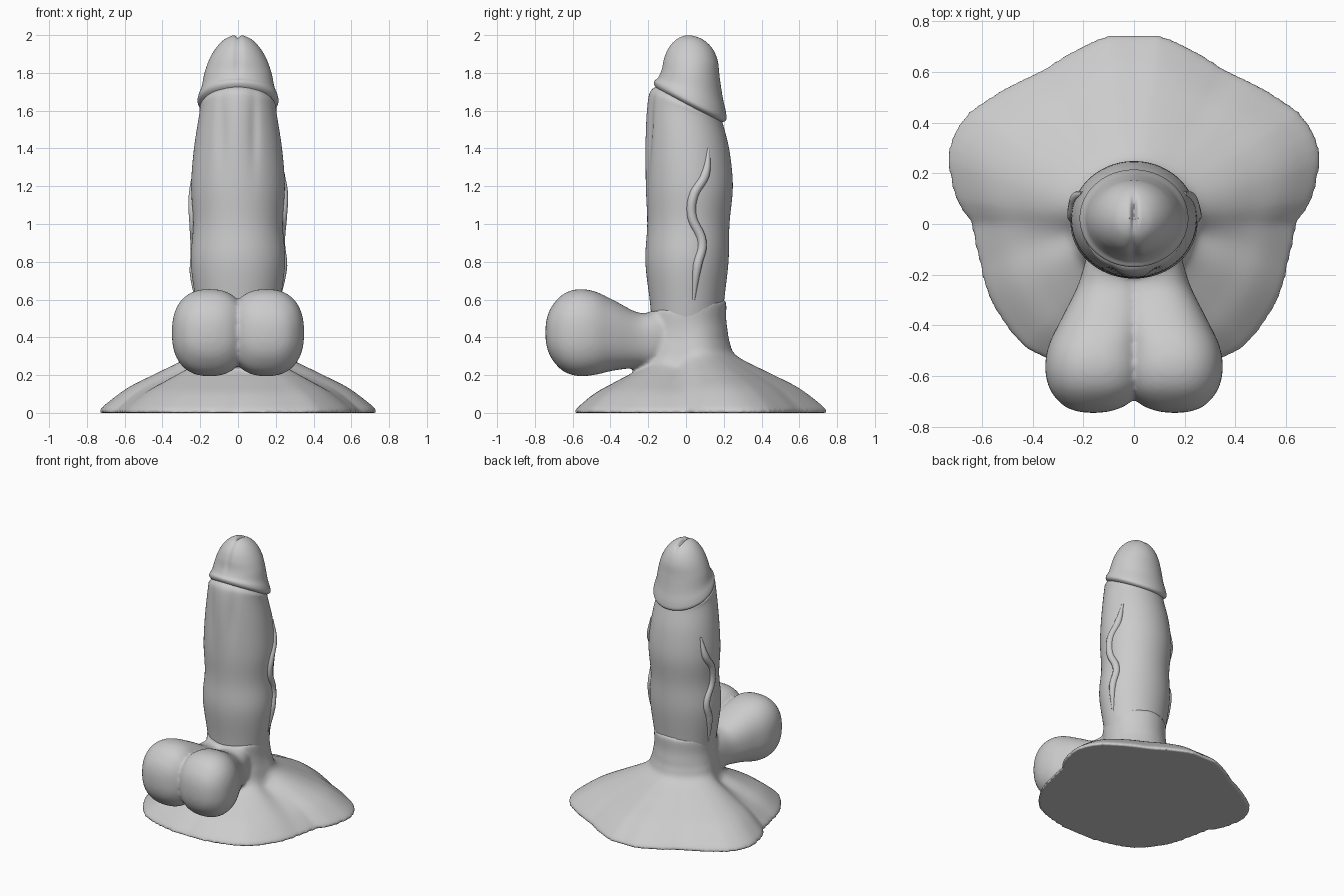
import bpy, bmesh, math
from mathutils import Vector

cube = bpy.data.objects.get("Cube")
if cube:
    bpy.data.objects.remove(cube, do_unlink=True)

grey = bpy.data.materials.new("light grey")
grey.use_nodes = True
COLOUR = (0.6, 0.6, 0.6, 1)
grey.diffuse_color = COLOUR
grey.node_tree.nodes["Principled BSDF"].inputs["Base Color"].default_value = COLOUR
SEG = 96
ANGLES = [2 * math.pi * i / SEG for i in range(SEG)]


def bell(v, width):
    return math.exp(-(v / width) ** 2)


def smooth_rows(rows, steps=5):
    """Catmull-Rom interpolation between rows of numbers."""
    out = []
    for i in range(len(rows) - 1):
        a, b, c, d = (rows[max(0, min(len(rows) - 1, j))] for j in range(i - 1, i + 3))
        for s in range(steps):
            t = s / steps
            out.append([q + 0.5 * t * (r - p + t * (2 * p - 5 * q + 4 * r - u + t * (3 * (q - r) + u - p)))
                        for p, q, r, u in zip(a, b, c, d)])
    return out + [list(rows[-1])]


def skin(bm, rings):
    """Closed tube through a list of rings."""
    loops = [[bm.verts.new(p) for p in ring] for ring in rings]
    faces = [bm.faces.new((loops[0])), bm.faces.new(loops[-1])]
    for low, high in zip(loops, loops[1:]):
        for i in range(SEG):
            j = (i + 1) % SEG
            faces.append(bm.faces.new((low[i], low[j], high[j], high[i])))
    bmesh.ops.recalc_face_normals(bm, faces=faces)


def finish(ob):
    bpy.ops.object.select_all(action='DESELECT')
    ob.select_set(True)
    bpy.context.view_layer.objects.active = ob
    bpy.ops.object.shade_smooth_by_angle(angle=math.radians(50))


def make_object(name, bm):
    mesh = bpy.data.meshes.new(name)
    bm.to_mesh(mesh)
    bm.free()
    mesh.materials.append(grey)
    ob = bpy.data.objects.new(name, mesh)
    bpy.context.collection.objects.link(ob)
    finish(ob)
    return ob


def upright(name, rows, warp):
    """Rows: height, half width, front y, back y, tilt."""
    rings = []
    for z, rx, y0, y1, tilt in smooth_rows(rows):
        ring = []
        for a in ANGLES:
            y = (y0 + y1) / 2 + (y1 - y0) / 2 * math.sin(a)
            ring.append(warp(Vector((rx * math.cos(a), y, z + tilt * y))))
        rings.append(ring)
    bm = bmesh.new()
    skin(bm, rings)
    return make_object(name, bm)


# Shaft, with a soft ridge along the front
SHAFT = [(0.45, 0.20, -0.18, 0.19, 0), (0.58, 0.222, -0.19, 0.20, 0),
         (0.8, 0.25, -0.215, 0.225, 0), (1.0, 0.237, -0.205, 0.23, 0),
         (1.2, 0.248, -0.212, 0.248, 0), (1.4, 0.233, -0.21, 0.23, -0.05),
         (1.58, 0.205, -0.2, 0.198, -0.3), (1.63, 0.198, -0.18, 0.185, -0.45),
         (1.67, 0.15, -0.13, 0.14, -0.5)]


def front_ridge(p):
    if p.y < 0:
        p.y += 0.012 * (bell(abs(p.x) - 0.085, 0.025) - bell(p.x, 0.04) * 0.4) * bell(p.z - 1.5, 0.2)
    return p


upright("shaft", SHAFT, front_ridge)


# Rounded head with a flared rim and a slit on top
def head_groove(p):
    if p.z > 1.75 and p.y < 0.02:
        p.y += 0.01 * bell(p.x, 0.02) * min(1, (p.z - 1.75) * 10)
    if p.z > 1.9:
        p.z -= 0.025 * bell(p.x, 0.011) * bell(p.y - 0.04, 0.06)
    return p


HEAD = [(1.62, 0.15, -0.12, 0.14, -0.5), (1.635, 0.19, -0.15, 0.19, -0.5),
        (1.655, 0.213, -0.167, 0.213, -0.48), (1.685, 0.21, -0.168, 0.211, -0.43),
        (1.73, 0.193, -0.15, 0.194, -0.3), (1.8, 0.178, -0.132, 0.178, -0.12),
        (1.87, 0.153, -0.12, 0.168, -0.04), (1.93, 0.118, -0.098, 0.14, 0),
        (1.975, 0.075, -0.06, 0.095, 0), (1.997, 0.03, -0.02, 0.045, 0),
        (2.0, 0.004, 0.005, 0.013, 0)]
upright("rounded_head", HEAD, head_groove)

# Flared base: right half of the outline, mirrored to polar radii
OUTLINE = [(0, -0.585), (0.3, -0.545), (0.42, -0.5), (0.5, -0.41), (0.58, -0.27), (0.61, -0.15),
           (0.64, 0), (0.705, 0.1), (0.735, 0.25), (0.725, 0.33), (0.665, 0.43), (0.55, 0.51),
           (0.37, 0.6), (0.26, 0.67), (0.1, 0.745), (0, 0.742)]


def outline_radius(a):
    lift = math.asin(max(-1, min(1, math.sin(a))))
    for p, q in zip(OUTLINE, OUTLINE[1:]):
        a0, a1 = math.atan2(p[1], p[0]), math.atan2(q[1], q[0])
        if lift <= a1 + 1e-6:
            t = (lift - a0) / (a1 - a0)
            return math.hypot(*p) * (1 - t) + math.hypot(*q) * t
    return math.hypot(*OUTLINE[-1])


PROFILE = [(-0.12, 0.54), (0, 0.57), (0.025, 0.555), (0.025, 0.46), (0.06, 0.37), (0.13, 0.3),
           (0.45, 0.21), (0.72, 0.135), (0.93, 0.05), (1, 0.012), (1, 0)]
rings = []
for t, z in smooth_rows(PROFILE, 4):
    ring = []
    for a in ANGLES:
        s = math.sin(a)
        r = 0.2 + t * (outline_radius(a) - 0.2)
        spread = max(0, min(1, t * 8))
        h = z * (1 - spread * (0.22 * max(0, -s) + 0.16 * bell(s + 0.15, 0.25)))
        h += 0.03 * s * (1 - spread) * (z > 0.4)
        ring.append((r * math.cos(a), r * s, max(0, h)))
    rings.append(ring)
bm = bmesh.new()
skin(bm, rings)

# Twin lobes: y, centre x, half width, centre z, half height
LOBE = [(0.0, 0.07, 0.08, 0.41, 0.09), (-0.14, 0.075, 0.115, 0.39, 0.145),
        (-0.25, 0.085, 0.14, 0.385, 0.145), (-0.38, 0.115, 0.175, 0.41, 0.185),
        (-0.48, 0.145, 0.192, 0.422, 0.22), (-0.57, 0.15, 0.2, 0.425, 0.23),
        (-0.65, 0.15, 0.182, 0.425, 0.204), (-0.71, 0.155, 0.13, 0.425, 0.14),
        (-0.737, 0.16, 0.07, 0.425, 0.075), (-0.745, 0.16, 0.008, 0.425, 0.008)]


def bulge(v):
    return math.copysign(abs(v) ** 0.84, v)


for side in (-1, 1):
    skin(bm, [[(side * (cx + rx * bulge(math.cos(a))), y, cz + rz * bulge(math.sin(a))) for a in ANGLES]
              for y, cx, rx, cz, rz in smooth_rows(LOBE)])
base = make_object("flared_base_with_lobes", bm)
remesh = base.modifiers.new("blend", 'REMESH')
remesh.mode = 'VOXEL'
remesh.voxel_size = 0.013
remesh.use_smooth_shade = True
relax = base.modifiers.new("relax", 'SMOOTH')
relax.factor = 0.5
relax.iterations = 6


# Raised veins that follow the shaft surface
def shaft_x(y, z):
    for p, q in zip(SHAFT, SHAFT[1:]):
        if p[0] <= z <= q[0]:
            t = (z - p[0]) / (q[0] - p[0])
            rx, y0, y1 = (p[k] + t * (q[k] - p[k]) for k in (1, 2, 3))
            return rx * math.sqrt(max(0, 1 - ((2 * y - y0 - y1) / (y1 - y0)) ** 2))
    return 0.2


VEIN = [(0.12, 1.4), (0.1, 1.26), (0.04, 1.15), (0.03, 1.05), (0.085, 0.9), (0.06, 0.78), (0.04, 0.6)]
for name, side, drop in (("left_vein", 1, 0), ("right_vein", -1, 0.04)):
    curve = bpy.data.curves.new(name, 'CURVE')
    curve.dimensions = '3D'
    curve.bevel_depth = 0.025
    curve.bevel_resolution = 4
    curve.use_fill_caps = True
    spline = curve.splines.new('BEZIER')
    spline.bezier_points.add(len(VEIN) - 1)
    for i, (point, (y, z)) in enumerate(zip(spline.bezier_points, VEIN)):
        z -= drop
        point.co = (side * (shaft_x(y, z) - 0.003), y, z)
        point.handle_left_type = point.handle_right_type = 'AUTO'
        point.radius = 0.3 if i in (0, len(VEIN) - 1) else 1
    curve.materials.append(grey)
    ob = bpy.data.objects.new(name, curve)
    bpy.context.collection.objects.link(ob)
